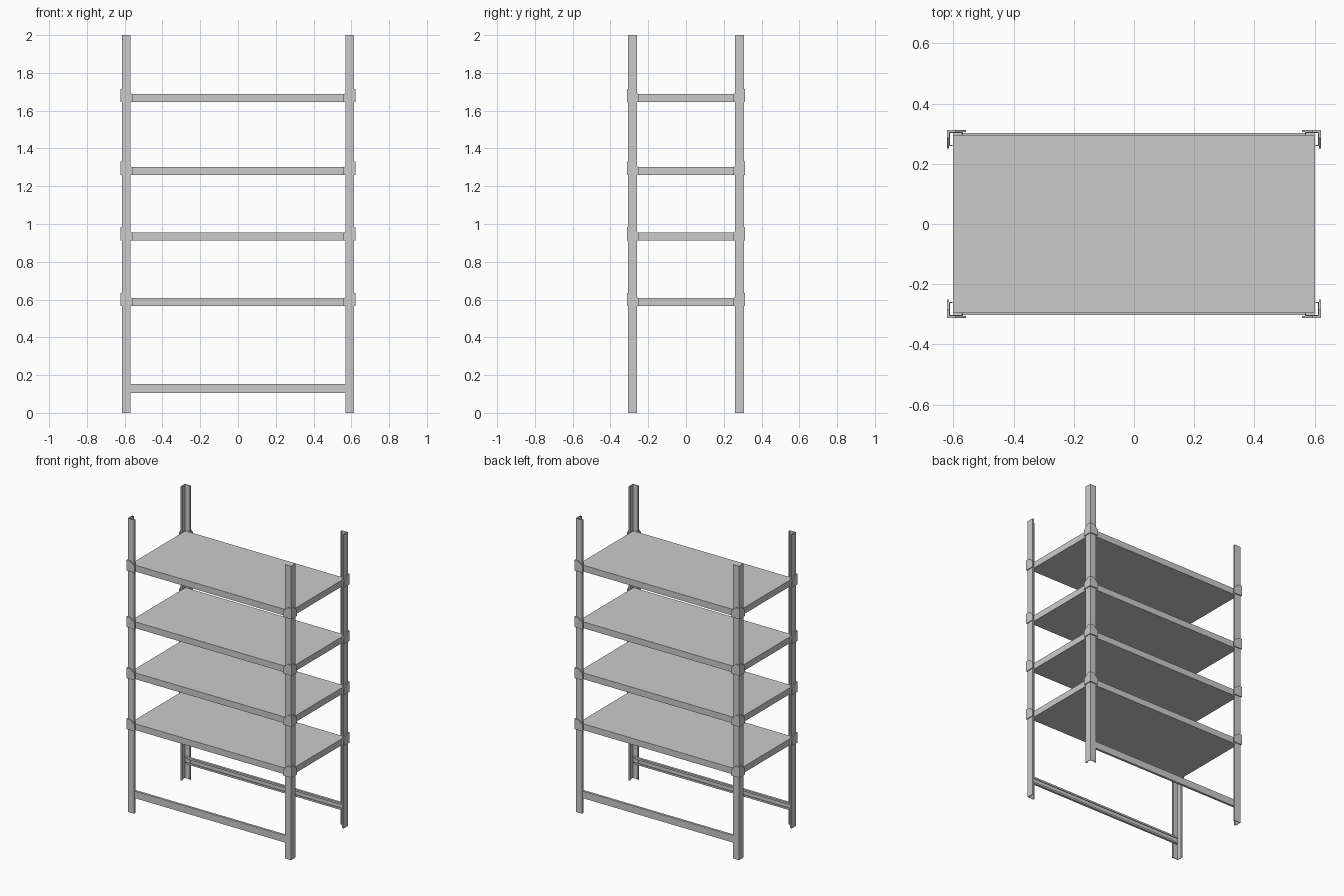
import bpy, bmesh
from mathutils import Vector

if "Cube" in bpy.data.objects:
    bpy.data.objects.remove(bpy.data.objects["Cube"])

PX, PY = 0.615, 0.306      # outer corner of the posts
W, T, LIP = 0.047, 0.004, 0.012
SHELF_TOPS = [0.608, 0.955, 1.302, 1.688]
SHELF_H = 0.043


def prism(name, points, offset):
    """Extrude a planar outline of 3D points along an offset vector."""
    bm = bmesh.new()
    face = bm.faces.new([bm.verts.new(p) for p in points])
    ext = bmesh.ops.extrude_face_region(bm, geom=[face], use_keep_orig=True)
    moved = [v for v in ext["geom"] if isinstance(v, bmesh.types.BMVert)]
    bmesh.ops.translate(bm, verts=moved, vec=Vector(offset))
    bmesh.ops.recalc_face_normals(bm, faces=bm.faces[:])
    mesh = bpy.data.meshes.new(name)
    bm.to_mesh(mesh)
    bm.free()
    ob = bpy.data.objects.new(name, mesh)
    bpy.context.collection.objects.link(ob)
    return ob


# Lipped angle section, distances measured inward from the outer corner
half = [(W, 0), (W, LIP), (W - T, LIP), (W - T, T), (T, T)]
angle = [(0, 0)] + half + [(b, a) for a, b in reversed(half[:-1])]

for sx, side in ((-1, "left"), (1, "right")):
    for sy, end in ((-1, "front"), (1, "back")):
        # Corner post
        prism(f"{end}_{side}_post",
              [(sx * (PX - a), sy * (PY - b), 0) for a, b in angle], (0, 0, 2))

        # Corner brackets: two wings sloping down from the corner
        for i, top in enumerate(SHELF_TOPS):
            bx, by, bt = PX + 0.006, PY + 0.007, 0.007
            z0, z1, z2 = top - SHELF_H, top - 0.002, top + 0.028
            wing = [(0, z0), (0.062, z0), (0.062, z1), (0.028, z2), (0, z2)]
            prism(f"bracket_{end}_{side}_{i}_long",
                  [(sx * (bx - d), sy * by, z) for d, z in wing], (0, -sy * bt, 0))
            prism(f"bracket_{end}_{side}_{i}_short",
                  [(sx * bx, sy * (by - d), z) for d, z in wing], (-sx * bt, 0, 0))

# Shelf panels
for i, top in enumerate(SHELF_TOPS):
    x, y = 0.602, 0.294
    prism(f"shelf_{i}", [(-x, -y, top), (x, -y, top), (x, y, top), (-x, y, top)],
          (0, 0, -SHELF_H))

# Bottom rails: lipped channels opening inward, seated inside the posts
z0, z1, d, lip = 0.105, 0.153, 0.016, 0.012
channel = [(0, z0), (d, z0), (d, z0 + lip), (d - T, z0 + lip), (d - T, z0 + T), (T, z0 + T),
           (T, z1 - T), (d - T, z1 - T), (d - T, z1 - lip), (d, z1 - lip), (d, z1), (0, z1)]
for sy, end in ((-1, "front"), (1, "back")):
    prism(f"{end}_bottom_rail",
          [(-0.6, sy * (PY - T - a), z) for a, z in channel], (1.2, 0, 0))
